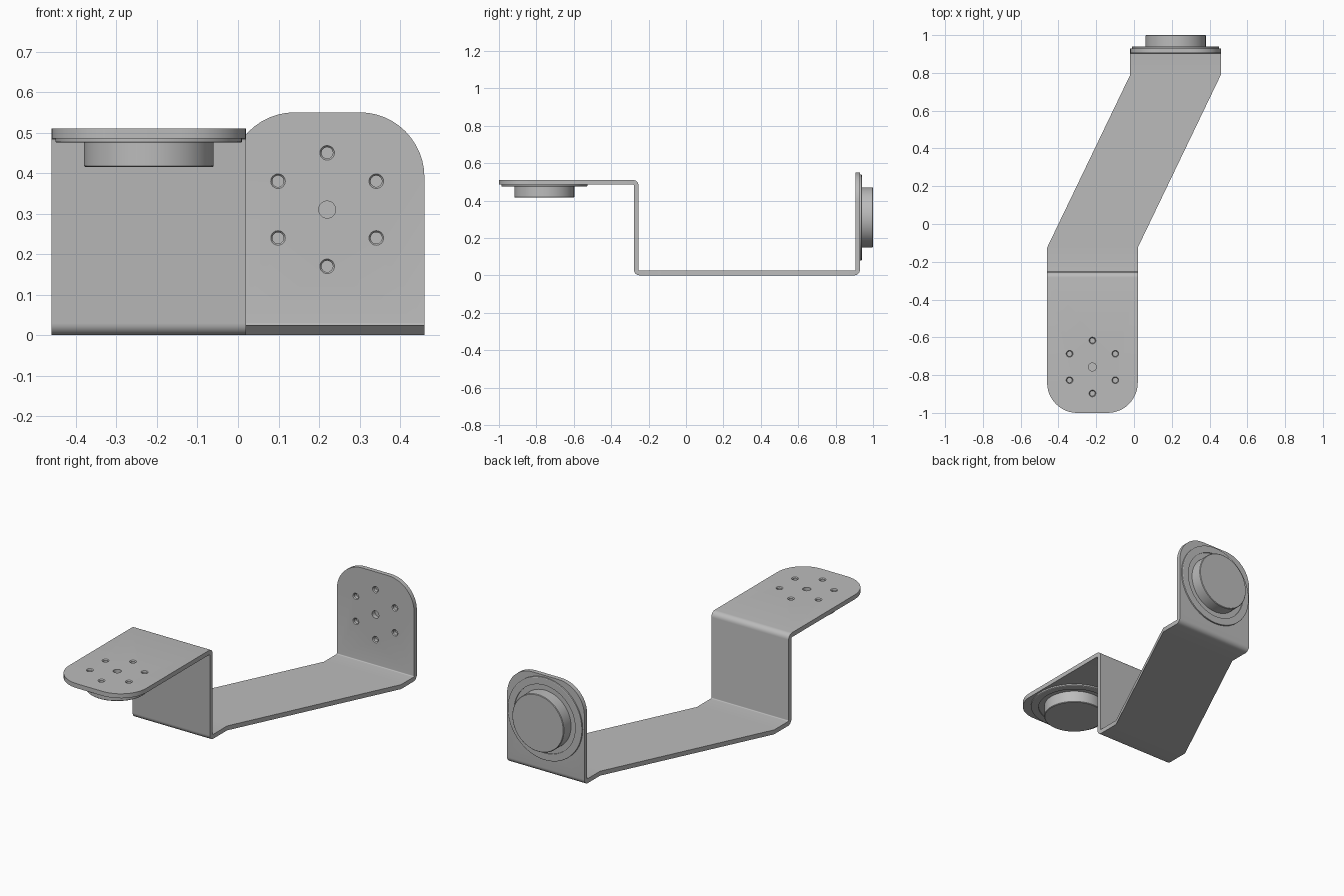
import bpy
import bmesh
from math import sin, cos, pi, radians
from mathutils import Vector, Matrix

cube = bpy.data.objects.get("Cube")
if cube:
    bpy.data.objects.remove(cube, do_unlink=True)

THICK = 0.025      # sheet thickness
HALF = 0.24        # half width of the strip
CORNER = 0.16      # rounded corner radius of both end plates
BEND = 0.0175      # bend radius at mid thickness

grey = bpy.data.materials.new("plain grey metal")
grey.use_nodes = True
grey.diffuse_color = (0.5, 0.5, 0.5, 1)
grey.node_tree.nodes["Principled BSDF"].inputs["Base Color"].default_value = (0.5, 0.5, 0.5, 1)


def add_object(name, bm):
    bmesh.ops.recalc_face_normals(bm, faces=bm.faces)
    mesh = bpy.data.meshes.new(name)
    bm.to_mesh(mesh)
    bm.free()
    mesh.materials.append(grey)
    obj = bpy.data.objects.new(name, mesh)
    bpy.context.scene.collection.objects.link(obj)
    return obj


def smooth(obj):
    bpy.ops.object.select_all(action="DESELECT")
    obj.select_set(True)
    bpy.context.view_layer.objects.active = obj
    bpy.ops.object.shade_smooth_by_angle(angle=radians(28))


def lathe(bm, profile, matrix, steps=64):
    """Closed solid of revolution from (radius, height) points."""
    rings = []
    for r, h in profile:
        rings.append([bm.verts.new(matrix @ Vector((r * cos(2 * pi * i / steps), r * sin(2 * pi * i / steps), h)))
                      for i in range(steps)])
    for a, b in zip(rings, rings[1:]):
        for i in range(steps):
            j = (i + 1) % steps
            bm.faces.new((a[i], a[j], b[j], b[i]))
    bm.faces.new(rings[0])
    bm.faces.new(rings[-1])


def centre_x(y):
    """Sideways shift of the strip along its length."""
    t = min(max((y + 0.125) / 0.915, 0), 1)
    return -0.22 + 0.44 * t


# Bent strip: stations hold position, tangent and half width
ends = [Vector((-1, 0.4975)), Vector((0.9175, 0.55))]
bends = [Vector((-0.266, 0.4975)), Vector((-0.266, 0.0125)), Vector((0.9175, 0.0125))]
FORWARD, DOWN, UP = Vector((1, 0)), Vector((0, -1)), Vector((0, 1))


def rounded_end(tip, inward, tangent):
    out = []
    for i in range(13):
        a = i * pi / 24
        out.append((tip + inward * CORNER * (1 - cos(a)), tangent, HALF - CORNER + CORNER * sin(a)))
    return out


def fold(corner, d0, d1):
    centre = corner + BEND * (d1 - d0)
    out = []
    for i in range(7):
        a = i * pi / 12
        out.append((centre + BEND * (d0 * sin(a) - d1 * cos(a)), d0 * cos(a) + d1 * sin(a), HALF))
    return out


stations = rounded_end(ends[0], FORWARD, FORWARD)
stations += fold(bends[0], FORWARD, DOWN) + fold(bends[1], DOWN, FORWARD)
stations += [(Vector((y, 0.0125)), FORWARD, HALF) for y in (-0.125, 0.79)]
stations += fold(bends[2], FORWARD, UP)
stations += rounded_end(ends[1], DOWN, UP)[::-1]

bm = bmesh.new()
loops = []
for p, d, half in stations:
    normal = Vector((-d.y, d.x)) * THICK / 2
    x = centre_x(p.x)
    loop = []
    for side, face in ((-1, 1), (1, 1), (1, -1), (-1, -1)):
        q = p + normal * face
        loop.append(bm.verts.new((x + side * half, q.x, q.y)))
    loops.append(loop)
for a, b in zip(loops, loops[1:]):
    for i in range(4):
        j = (i + 1) % 4
        bm.faces.new((a[i], a[j], b[j], b[i]))
bm.faces.new(loops[0])
bm.faces.new(loops[-1])
bracket = add_object("bent_bracket", bm)

# Mount frames: local z points from the plate towards its round pad
mounts = {
    "front": Matrix.Translation((-0.22, -0.757, 0.485)) @ Matrix.Rotation(pi, 4, "X"),
    "back": Matrix.Translation((0.22, 0.93, 0.31)) @ Matrix.Rotation(-pi / 2, 4, "X"),
}

# Drill a centre hole and six countersunk holes in each plate
bm = bmesh.new()
for frame in mounts.values():
    lathe(bm, [(0.021, -0.04), (0.021, 0.02)], frame, 32)
    for i in range(6):
        a = pi / 2 + i * pi / 3
        place = frame @ Matrix.Translation((0.14 * cos(a), 0.14 * sin(a), 0))
        lathe(bm, [(0.018, -0.04), (0.018, -THICK), (0.014, -0.02), (0.014, 0.02)], place, 32)
cutter = add_object("hole_cutter", bm)
cutter.hide_render = True
drill = bracket.modifiers.new("holes", "BOOLEAN")
drill.operation = "DIFFERENCE"
drill.solver = "EXACT"
drill.object = cutter
bpy.context.view_layer.objects.active = bracket
bpy.ops.object.modifier_apply(modifier=drill.name)
bpy.data.objects.remove(cutter, do_unlink=True)
smooth(bracket)

# Grooved flange with a thick round pad on each plate
for name, frame in mounts.items():
    bm = bmesh.new()
    lathe(bm, [(0.23, 0), (0.23, 0.008), (0.227, 0.01), (0.19, 0.01), (0.19, 0.004),
               (0.16, 0.004), (0.16, 0.067), (0.157, 0.07)], frame, 96)
    smooth(add_object(name + "_round_pad", bm))
